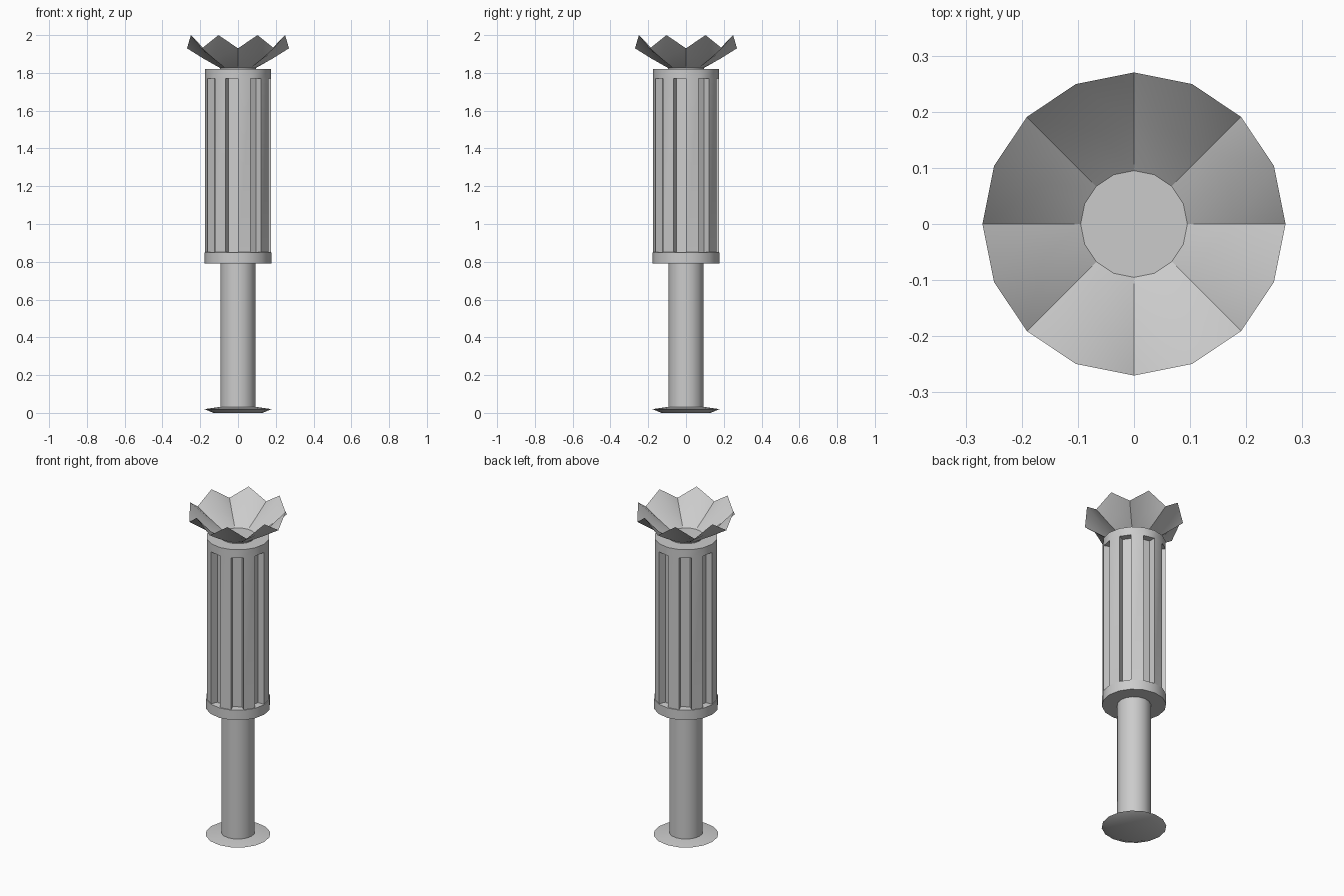
import bpy, bmesh
from math import cos, sin, pi

if "Cube" in bpy.data.objects:
    bpy.data.objects.remove(bpy.data.objects["Cube"])

SIDES = 16


def loft(bm, profile, cap=(True, True)):
    """Stack 16-sided rings; z may be a (even, odd) pair for a zigzag ring."""
    rings = []
    for r, z in profile:
        zs = z if isinstance(z, tuple) else (z, z)
        rings.append([bm.verts.new((r * cos(2 * pi * i / SIDES),
                                    r * sin(2 * pi * i / SIDES), zs[i % 2]))
                      for i in range(SIDES)])
    bands = [[bm.faces.new((a[i], a[(i + 1) % SIDES], b[(i + 1) % SIDES], b[i]))
              for i in range(SIDES)] for a, b in zip(rings, rings[1:])]
    if cap[0]:
        bm.faces.new(rings[0][::-1])
    if cap[1]:
        bm.faces.new(rings[-1])
    return bands


def finish(bm, name):
    bm.normal_update()
    mesh = bpy.data.meshes.new(name)
    bm.to_mesh(mesh)
    bm.free()
    ob = bpy.data.objects.new(name, mesh)
    bpy.context.collection.objects.link(ob)
    bpy.ops.object.select_all(action='DESELECT')
    ob.select_set(True)
    bpy.context.view_layer.objects.active = ob
    bpy.ops.object.shade_smooth_by_angle(angle=pi / 6)
    return ob


def lathe(name, profile, cap=(True, True)):
    bm = bmesh.new()
    loft(bm, profile, cap)
    return finish(bm, name)


# Base plate, handle and neck
lathe("base_plate", [(0.13, 0.0), (0.178, 0.02), (0.093, 0.032)])
lathe("handle", [(0.093, 0.03), (0.093, 0.79)])
lathe("neck", [(0.095, 1.815), (0.095, 1.828)])

# Fluted barrel: every other face is sunk between the two end bands
bm = bmesh.new()
bands = loft(bm, [(0.177, 0.79), (0.177, 0.85), (0.174, 0.851),
                  (0.174, 1.77), (0.174, 1.82)])
sunk = bmesh.ops.extrude_discrete_faces(bm, faces=bands[2][1::2])["faces"]
for v in {v for f in sunk for v in f.verts}:
    v.co.x *= 0.77
    v.co.y *= 0.77
finish(bm, "fluted_barrel")

# Petal cup with zigzag rim
lathe("petal_cup", [(0.095, 1.826), (0.18, (1.874, 1.898)), (0.27, (1.93, 2.0))],
      cap=(True, False))
